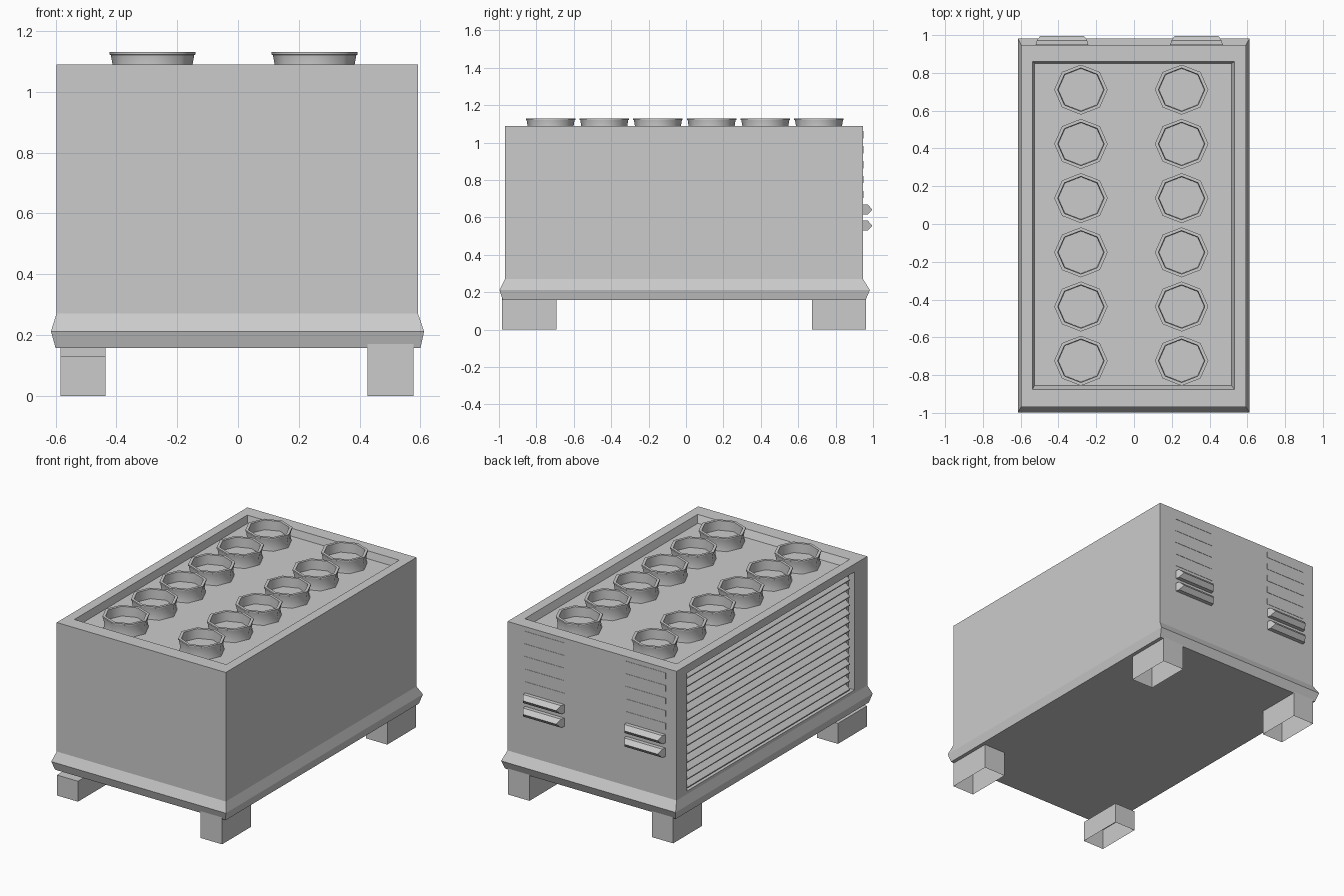
import bpy, bmesh, math

cube = bpy.data.objects.get("Cube")
if cube:
    bpy.data.objects.remove(cube, do_unlink=True)

grey = bpy.data.materials.new("light_grey_metal")
grey.use_nodes = True
grey.diffuse_color = (0.6, 0.6, 0.6, 1)
bsdf = next(n for n in grey.node_tree.nodes if n.type == 'BSDF_PRINCIPLED')
bsdf.inputs["Base Color"].default_value = (0.6, 0.6, 0.6, 1)


def finish(name, bm, smooth=False):
    bmesh.ops.recalc_face_normals(bm, faces=bm.faces[:])
    mesh = bpy.data.meshes.new(name)
    bm.to_mesh(mesh)
    bm.free()
    mesh.materials.append(grey)
    obj = bpy.data.objects.new(name, mesh)
    bpy.context.collection.objects.link(obj)
    if smooth:
        bpy.ops.object.select_all(action='DESELECT')
        obj.select_set(True)
        bpy.context.view_layer.objects.active = obj
        bpy.ops.object.shade_smooth_by_angle(angle=math.radians(48))
    return obj


def loft(bm, rings, cap_start=True, cap_end=True):
    """Skin a list of equal-length point rings; returns the faces."""
    loops = [[bm.verts.new(p) for p in ring] for ring in rings]
    faces = []
    for a, b in zip(loops, loops[1:]):
        for i in range(len(a)):
            j = (i + 1) % len(a)
            faces.append(bm.faces.new((a[i], a[j], b[j], b[i])))
    if cap_start:
        faces.append(bm.faces.new(loops[0][::-1]))
    if cap_end:
        faces.append(bm.faces.new(loops[-1]))
    return faces


def rect(x0, x1, y0, y1, z):
    return [(x0, y0, z), (x1, y0, z), (x1, y1, z), (x0, y1, z)]


# Housing: flared skirt, walls and recessed roof in one skin
FLOOR = 1.045
bm = bmesh.new()
loft(bm, [
    rect(-0.6, 0.6, -0.98, 0.96, 0.158),
    rect(-0.615, 0.612, -0.997, 0.983, 0.212),
    rect(-0.597, 0.592, -0.968, 0.947, 0.27),
    rect(-0.597, 0.592, -0.968, 0.947, 1.09),
    rect(-0.537, 0.532, -0.876, 0.86, 1.09),
    rect(-0.527, 0.517, -0.856, 0.85, FLOOR),
])
bmesh.ops.recalc_face_normals(bm, faces=bm.faces[:])

# Louvred opening sunk into one long wall
wall = next(f for f in bm.faces
            if f.normal.x < -0.99 and f.calc_center_median().z > 0.5
            and f.calc_area() > 1)
bmesh.ops.inset_individual(bm, faces=[wall], thickness=0.05)
for v in wall.verts:
    v.co.y = 0.845 if v.co.y > 0 else -0.84
    v.co.z = 1.04 if v.co.z > 0.6 else 0.29
bmesh.ops.inset_individual(bm, faces=[wall], thickness=0.0001, depth=-0.042)
finish("housing", bm)

# Sloping slats across the opening
bm = bmesh.new()
COUNT = 14
pitch = 0.75 / COUNT
for i in range(COUNT):
    z = 0.29 + pitch * (i + 0.5)
    profile = [(-0.556, z + 0.024), (-0.592, z - 0.008),
               (-0.592, z - 0.014), (-0.556, z - 0.02)]
    loft(bm, [[(x, y, h) for x, h in profile] for y in (-0.8, 0.842)])
finish("side_slats", bm)

# Fan shrouds: flared octagonal tubes with a rim and a sunken disc
# Each profile entry is (radius, height)
shroud = [(0.136, FLOOR), (0.13, 1.08), (0.137, 1.12), (0.1415, 1.122),
          (0.1415, 1.13), (0.123, 1.13), (0.12, 1.07)]
for side, cx in (("right", -0.281), ("left", 0.252)):
    for row in range(6):
        cy = 0.711 - 0.287 * row
        bm = bmesh.new()
        rings = []
        for r, z in shroud:
            angles = [math.tau * k / 8 for k in range(8)]
            rings.append([(cx + r * math.cos(a),
                           cy + 0.935 * r * math.sin(a), z) for a in angles])
        loft(bm, rings, cap_start=False)
        finish(f"fan_shroud_{side}_{row + 1}", bm, smooth=True)

# Back vents: raised louvre hoods below flush slots
BACK = 0.947
for side, x0, x1 in (("right", -0.522, -0.24), ("left", 0.19, 0.472)):
    bm = bmesh.new()
    for z in (0.642, 0.556):
        section = [(BACK - 0.01, -0.027, 0), (0.972, -0.027, 0.008),
                   (0.996, 0, 0.025), (0.972, 0.027, 0.008),
                   (BACK - 0.01, 0.027, 0)]
        loft(bm, [[(x0 + t, y, z + h) for y, h, t in section],
                  [(x1 - t, y, z + h) for y, h, t in section]])
    finish(f"louvre_hoods_{side}", bm)

    bm = bmesh.new()
    for i in range(5):
        z = 0.722 + 0.08 * i
        loft(bm, [rect(x0, x1, BACK - 0.002, BACK + 0.002, z + h)
                  for h in (-0.019, 0.019)])
    finish(f"vent_slots_{side}", bm)

# Feet: boxes open underneath, at slightly uneven heights
feet = {
    "front_right_foot": (-0.584, -0.436, -0.984, -0.692, 0.13),
    "front_left_foot": (0.426, 0.577, -0.984, -0.692, 0.178),
    "back_right_foot": (-0.584, -0.436, 0.675, 0.963, 0.165),
    "back_left_foot": (0.426, 0.577, 0.675, 0.963, 0.165),
}
for name, (x0, x1, y0, y1, top) in feet.items():
    bm = bmesh.new()
    loft(bm, [rect(x0, x1, y0, y1, 0), rect(x0, x1, y0, y1, top)],
         cap_start=False)
    finish(name, bm)
